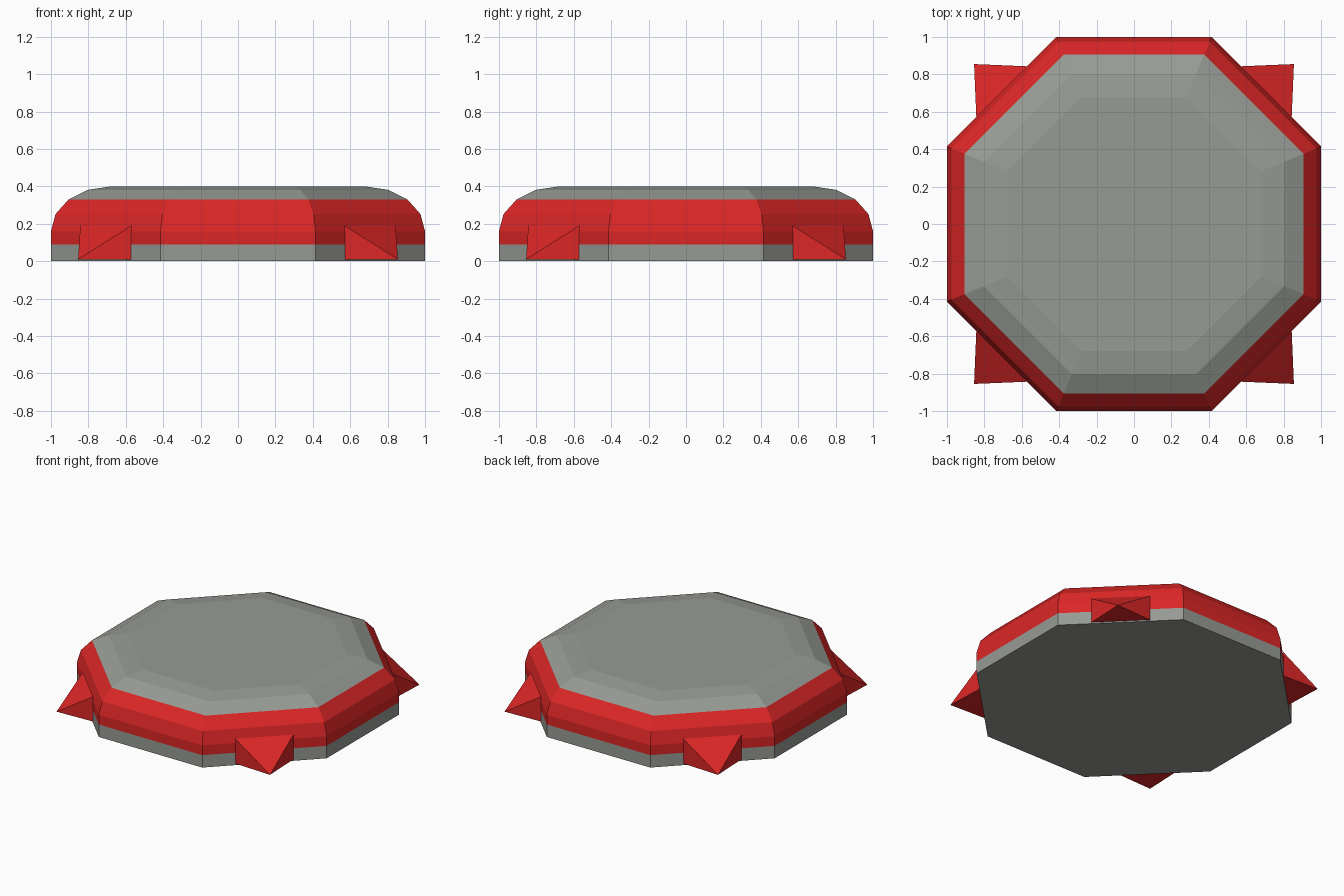
import bpy, bmesh, math

if "Cube" in bpy.data.objects:
    bpy.data.objects.remove(bpy.data.objects["Cube"])


def material(name, srgb):
    lin = [((c / 255 + 0.055) / 1.055) ** 2.4 for c in srgb]
    m = bpy.data.materials.new(name)
    m.diffuse_color = (*lin, 1)
    m.use_nodes = True
    m.node_tree.nodes["Principled BSDF"].inputs["Base Color"].default_value = m.diffuse_color
    return m


RED = material("red", (220, 38, 38))
GREY = material("light grey", (151, 154, 148))


def finish(name, bm, mats):
    bmesh.ops.recalc_face_normals(bm, faces=bm.faces)
    me = bpy.data.meshes.new(name)
    bm.to_mesh(me)
    bm.free()
    for m in mats:
        me.materials.append(m)
    ob = bpy.data.objects.new(name, me)
    bpy.context.collection.objects.link(ob)
    return ob


# Octagonal body: (apothem, height) profile with a quarter-ellipse shoulder
profile = [(1, 0), (1, 0.09)]
for i in range(5):
    a = math.radians(22.5 * i)
    profile.append((0.68 + 0.32 * math.cos(a), 0.16 + 0.24 * math.sin(a)))

bm = bmesh.new()
rings = []
for apothem, z in profile:
    r = apothem / math.cos(math.pi / 8)
    angles = [math.pi / 8 + k * math.pi / 4 for k in range(8)]
    rings.append([bm.verts.new((r * math.cos(t), r * math.sin(t), z)) for t in angles])
for lo, hi in zip(rings, rings[1:]):
    for k in range(8):
        n = (k + 1) % 8
        bm.faces.new((lo[k], lo[n], hi[n], hi[k]))
bm.faces.new(rings[0])
bm.faces.new(rings[-1])
# Red band between the grey foot and the grey top
for f in bm.faces:
    f.material_index = 1 if 0.09 < f.calc_center_median().z < 0.33 else 0
finish("octagon_body", bm, [GREY, RED])

# Four pointed spikes on the diagonal sides
for sx, sy, where in ((1, 1, "back_right"), (-1, 1, "back_left"),
                      (-1, -1, "front_left"), (1, -1, "front_right")):
    bm = bmesh.new()
    base = [bm.verts.new((sx * x, sy * y, z)) for x, y, z in
            ((0.57, 0.843, 0.01), (0.843, 0.57, 0.01),
             (0.843, 0.57, 0.19), (0.57, 0.843, 0.19))]
    tip = bm.verts.new((sx * 0.855, sy * 0.855, 0.01))
    bm.faces.new(base)
    for i in range(4):
        bm.faces.new((base[i], base[(i + 1) % 4], tip))
    finish("spike_" + where, bm, [RED])
